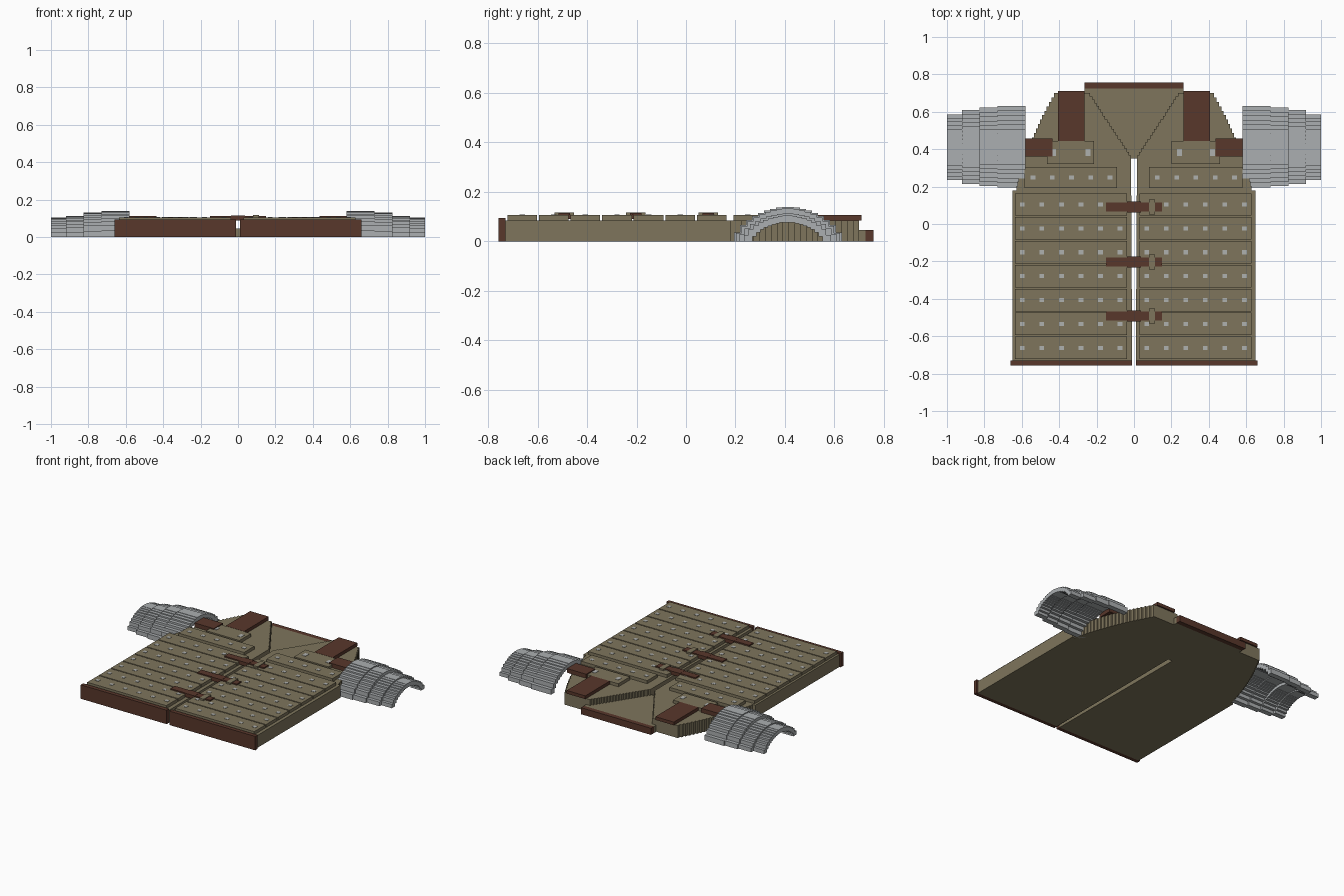
import bpy, bmesh

if "Cube" in bpy.data.objects:
    bpy.data.objects.remove(bpy.data.objects["Cube"])


def material(name, rgb):
    m = bpy.data.materials.new(name)
    m.diffuse_color = (*rgb, 1)
    m.use_nodes = True
    m.node_tree.nodes["Principled BSDF"].inputs["Base Color"].default_value = m.diffuse_color
    return m


OLIVE = material("olive cloth", (0.21, 0.178, 0.107))
BROWN = material("brown leather", (0.098, 0.038, 0.024))
STEEL = material("grey mail", (0.41, 0.43, 0.44))
STUD = material("stud metal", (0.43, 0.44, 0.43))


def finish(name, bm, mat):
    bmesh.ops.recalc_face_normals(bm, faces=bm.faces)
    me = bpy.data.meshes.new(name)
    bm.to_mesh(me)
    bm.free()
    me.materials.append(mat)
    ob = bpy.data.objects.new(name, me)
    bpy.context.collection.objects.link(ob)
    return ob


def add_box(bm, x0, x1, y0, y1, z0, z1):
    vs = [bm.verts.new((x, y, z)) for z in (z0, z1)
          for x, y in ((x0, y0), (x1, y0), (x1, y1), (x0, y1))]
    for f in ((0, 1, 2, 3), (4, 5, 6, 7), (0, 1, 5, 4),
              (1, 2, 6, 5), (2, 3, 7, 6), (3, 0, 4, 7)):
        bm.faces.new([vs[i] for i in f])


def boxes(name, mat, items):
    bm = bmesh.new()
    for b in items:
        add_box(bm, *b)
    return finish(name, bm, mat)


def prism(name, mat, pts, axis, a, b):
    """Extrude an outline along x or z from a to b."""
    bm = bmesh.new()
    place = (lambda p, t: (t, *p)) if axis == "x" else (lambda p, t: (*p, t))
    lo = [bm.verts.new(place(p, a)) for p in pts]
    hi = [bm.verts.new(place(p, b)) for p in pts]
    bm.faces.new(lo)
    bm.faces.new(hi)
    for i in range(len(pts)):
        j = (i + 1) % len(pts)
        bm.faces.new((lo[i], lo[j], hi[j], hi[i]))
    return finish(name, bm, mat)


def stairs(y0, y1, n, fn):
    """Stepped edge following x = fn(t), going up in y."""
    pts = []
    for i in range(n):
        x = fn((i + 0.5) / n)
        pts += [(x, y0 + (y1 - y0) * i / n), (x, y0 + (y1 - y0) * (i + 1) / n)]
    return pts


# Body halves with stepped armholes and stepped V neck
arm = stairs(0.18, 0.70, 22, lambda t: 0.632 - 0.12 * t - 0.09 * t * t)
neck = stairs(0.35, 0.70, 20, lambda t: 0.01 + 0.23 * t)
half = [(0.01, -0.73), (0.65, -0.73), (0.65, 0.18)] + arm + neck[::-1]
for s, side in ((1, "right"), (-1, "left")):
    prism("body_" + side, OLIVE, [(s * x, y) for x, y in half], "z", 0, 0.085)

# Lower back panel inside the neck, and collar bar
panel = neck + [(0.265, 0.70), (0.265, 0.725)]
prism("back_panel", OLIVE, panel + [(-x, y) for x, y in panel[::-1]], "z", 0, 0.045)
boxes("collar", BROWN, [(-0.265, 0.265, 0.725, 0.757, 0, 0.045)])

# Hem, shoulder straps and shoulder pads
for name, b in (("hem", (0.01, 0.66, -0.757, -0.73, 0, 0.095)),
                ("shoulder_strap", (0.265, 0.405, 0.445, 0.71, 0.085, 0.107)),
                ("shoulder_pad", (0.435, 0.58, 0.36, 0.457, 0.085, 0.113))):
    boxes(name, BROWN, [b, (-b[1], -b[0], *b[2:])])

# Riveted plates
TOP = 0.106
plates, studs = [], []


def plate(x0, x1, y0, y1, xs, w=0.0125, h=0.011):
    plates.append((x0, x1, y0, y1, 0.085, TOP))
    c = (y0 + y1) / 2
    studs.extend((x - w, x + w, c - h, c + h, TOP, TOP + 0.002) for x in xs)


for k in range(7):
    y = -0.722 + 0.1277 * k
    for dx in (0, -0.665):
        plate(0.03 + dx, 0.628 + dx, y, y + 0.12,
              [0.068 + 0.1045 * i + dx for i in range(6)])
for x0, x1, sx in ((0.08, 0.58, 0.125), (-0.585, -0.09, -0.54)):
    plate(x0, x1, 0.193, 0.305, [sx + 0.103 * i for i in range(5)])
for x0, x1, xs in ((0.2, 0.46, (0.243, 0.42)), (-0.465, -0.213, (-0.43, -0.245))):
    plate(x0, x1, 0.32, 0.445, xs, 0.0135, 0.018)
boxes("plates", OLIVE, plates)
boxes("studs", STUD, studs)

# Front fastening straps and buckles
straps, buckles = [], []
for y in (0.09, -0.203, -0.492):
    straps += [(-0.15, 0.15, y - 0.024, y + 0.024, TOP, TOP + 0.008),
               (-0.037, 0.037, y - 0.029, y + 0.029, 0.09, TOP + 0.009)]
    buckles.append((0.08, 0.113, y - 0.04, y + 0.04, TOP, TOP + 0.011))
boxes("fastening_straps", BROWN, straps)
boxes("buckles", OLIVE, buckles)


# Mail sleeves: stepped arched shells that shrink outward
def arch(c, a, h, n=18):
    def height(y, a, h):
        return h * max(0, 1 - abs(y / a) ** 1.8) ** 0.6

    def stepped(a, h):
        pts = []
        for i in range(n):
            y0, y1 = -a + 2 * a * i / n, -a + 2 * a * (i + 1) / n
            z = height((y0 + y1) / 2, a, h)
            pts += [(c + y0, z), (c + y1, z)]
        return pts

    outer, inner = stepped(a, h), stepped(a - 0.035, h - 0.028)
    return ([(c - a, 0)] + outer + [(c + a, 0), (c + a - 0.035, 0)]
            + inner[::-1] + [(c - a + 0.035, 0)])


for i, (x0, x1, c, a, h) in enumerate((
        (0.58, 0.73, 0.412, 0.218, 0.14), (0.73, 0.825, 0.412, 0.21, 0.133),
        (0.825, 0.92, 0.412, 0.198, 0.113), (0.92, 1.0, 0.41, 0.176, 0.105))):
    for s, side in ((1, "right"), (-1, "left")):
        prism(f"sleeve_{side}_{i + 1}", STEEL, arch(c, a, h), "x", s * x0, s * x1)
